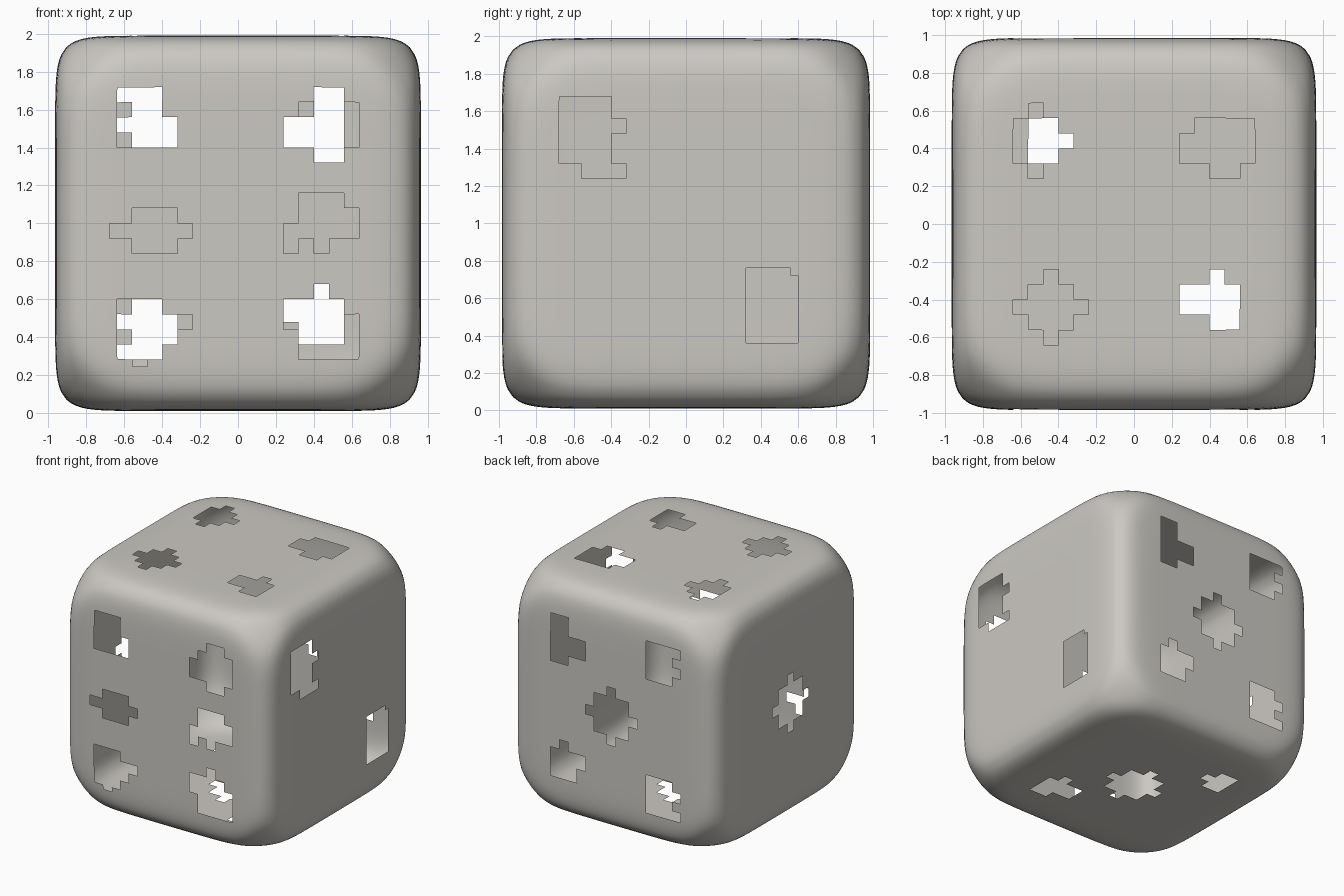
import bpy, bmesh, math
from mathutils import Vector

HALF = (0.965, 0.985, 0.99)   # half sizes of the die
STEP, N = 0.04, 24            # surface grid
POWER, CORNER = 11, 1.47      # edge roundness, corner radius

# Pip openings as stepped blocks: (u0, u1, v0, v1), v of the side faces is height
front = [
    (-.64, -.40, 1.40, 1.72), (-.40, -.32, 1.40, 1.56),
    (.24, .64, 1.40, 1.56), (.40, .56, 1.32, 1.72), (.32, .64, 1.56, 1.64),
    (-.56, -.32, .84, 1.08), (-.68, -.24, .92, 1.00),
    (.32, .56, .92, 1.16), (.24, .32, .84, 1.00), (.40, .48, .84, .92), (.56, .64, .92, 1.08),
    (-.64, -.40, .28, .60), (-.40, -.32, .36, .52), (-.32, -.24, .44, .52), (-.56, -.48, .24, .28),
    (.24, .56, .44, .60), (.40, .48, .60, .68), (.32, .64, .28, .44), (.56, .64, .44, .52),
]


def cross(u, v, r=.16, arm=.08):
    """Square opening with a short arm on each side."""
    return [(u - r, u + r, v - r, v + r),
            (u - r - arm, u + r + arm, v - .04, v + .04),
            (u - .04, u + .04, v - r - arm, v + r + arm)]


back = cross(0, 1) + [
    (-.64, -.32, 1.48, 1.56), (-.56, -.32, 1.40, 1.72), (-.64, -.56, 1.48, 1.56), (-.64, -.56, 1.64, 1.72),
    (.24, .56, 1.40, 1.56), (.40, .56, 1.32, 1.72),
    (-.56, -.32, .28, .60), (-.64, -.56, .44, .52), (-.64, -.56, .28, .36),
    (.24, .56, .48, .60), (.32, .56, .36, .48), (.40, .48, .60, .68),
]
right = [
    (-.68, -.40, 1.32, 1.68), (-.56, -.32, 1.24, 1.32), (-.40, -.32, 1.48, 1.56),
    (.32, .56, .36, .76), (.56, .60, .36, .72),
]
left = cross(0, 1)
top = [
    (-.64, -.40, .32, .56), (-.40, -.32, .40, .48), (-.56, -.48, .24, .64),
    (.24, .64, .32, .48), (.32, .64, .48, .56), (.40, .56, .24, .32),
    (.24, .56, -.48, -.32), (.40, .48, -.32, -.24), (.40, .56, -.56, -.48),
] + cross(-.44, -.44, .12)
bottom = cross(0, 0) + [
    (-.56, -.40, .32, .56), (-.40, -.32, .40, .48),
    (.24, .56, -.48, -.32), (.40, .48, -.32, -.24), (.40, .56, -.56, -.48),
]
# (axis, direction) -> openings
SIDES = {(1, -1): front, (1, 1): back, (0, 1): right,
         (0, -1): left, (2, 1): top, (2, -1): bottom}


def grid(i, axis):
    return math.copysign(HALF[axis], i) if abs(i) == N else i * STEP


def rounded(key):
    """Push a point of the box onto the bulging, rounded die surface."""
    p = Vector([grid(i, a) for a, i in enumerate(key)])
    p *= sum(abs(c / h) ** POWER for c, h in zip(p, HALF)) ** (-1 / POWER)
    r = p.length
    p *= (1 + (r / CORNER) ** 40) ** (-1 / 40)
    return p + Vector((0, 0, 1))


bm = bmesh.new()
verts = {}


def vert(key):
    if key not in verts:
        verts[key] = bm.verts.new(rounded(key))
    return verts[key]


# Thin hollow shell, leaving out the cells inside the pip openings
for (axis, sign), holes in SIDES.items():
    b, c = [k for k in range(3) if k != axis]
    lift = 1 if c == 2 else 0
    for i in range(-N, N):
        for j in range(-N, N):
            u, v = (i + .5) * STEP, (j + .5) * STEP + lift
            if any(u0 < u < u1 and v0 < v < v1 for u0, u1, v0, v1 in holes):
                continue
            ring = []
            for di, dj in ((0, 0), (1, 0), (1, 1), (0, 1)):
                key = [0, 0, 0]
                key[axis], key[b], key[c] = sign * N, i + di, j + dj
                ring.append(vert(tuple(key)))
            if (sign < 0) != (axis == 1):
                ring.reverse()
            bm.faces.new(ring).smooth = True

mesh = bpy.data.meshes.new("die_shell")
bm.to_mesh(mesh)
bm.free()

mat = bpy.data.materials.new("warm_grey")
mat.diffuse_color = (0.60, 0.58, 0.54, 1)
mesh.materials.append(mat)
die = bpy.data.objects.new("die_shell", mesh)
bpy.context.collection.objects.link(die)
